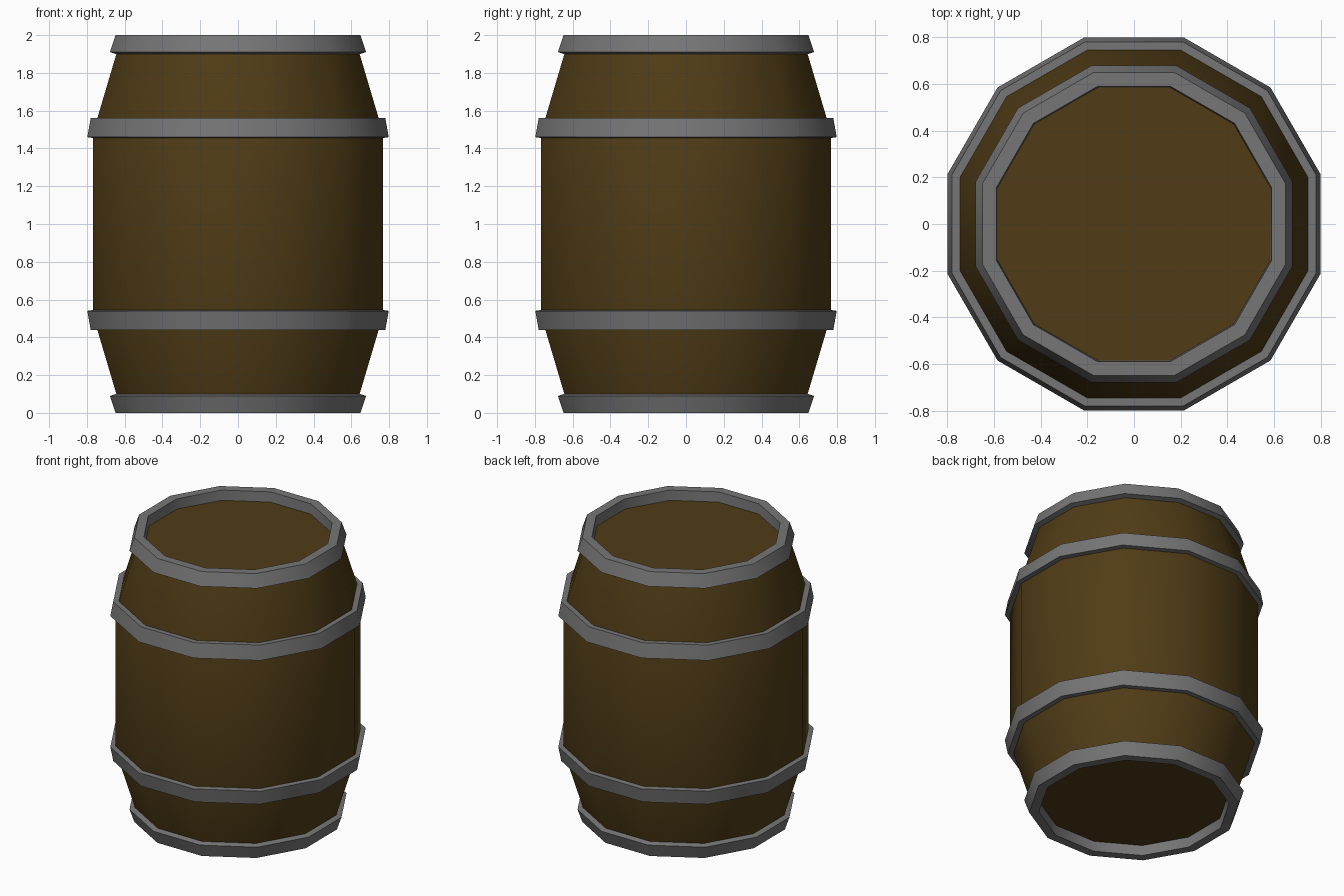
import bpy, bmesh, math

if "Cube" in bpy.data.objects:
    bpy.data.objects.remove(bpy.data.objects["Cube"])

SIDES = 12
FLAT = math.cos(math.pi / SIDES)  # profiles give the distance to the flat sides


def material(name, rgb):
    m = bpy.data.materials.new(name)
    m.diffuse_color = (*rgb, 1)
    m.use_nodes = True
    m.node_tree.nodes["Principled BSDF"].inputs["Base Color"].default_value = m.diffuse_color
    return m


def lathe(name, profile, mat, closed):
    """Spin (radius, z) points; closed makes a hoop, otherwise the ends are capped."""
    bm = bmesh.new()
    rings = []
    for r, z in profile:
        ring = []
        for i in range(SIDES):
            a = 2 * math.pi * (i + 0.5) / SIDES
            ring.append(bm.verts.new((r / FLAT * math.cos(a), r / FLAT * math.sin(a), z)))
        rings.append(ring)
    pairs = list(zip(rings, rings[1:]))
    if closed:
        pairs.append((rings[-1], rings[0]))
    else:
        bm.faces.new(rings[0])
        bm.faces.new(rings[-1])
    for a, b in pairs:
        for i in range(SIDES):
            j = (i + 1) % SIDES
            bm.faces.new((a[i], a[j], b[j], b[i]))
    bmesh.ops.recalc_face_normals(bm, faces=bm.faces)
    mesh = bpy.data.meshes.new(name)
    bm.to_mesh(mesh)
    bm.free()
    mesh.materials.append(mat)
    obj = bpy.data.objects.new(name, mesh)
    bpy.context.collection.objects.link(obj)
    bpy.ops.object.select_all(action='DESELECT')
    obj.select_set(True)
    bpy.context.view_layer.objects.active = obj
    bpy.ops.object.shade_smooth_by_angle(angle=math.radians(30))
    return obj


wood = material("wood", (0.08, 0.045, 0.008))
iron = material("iron", (0.18, 0.18, 0.18))

# Wooden body with both lids recessed inside the end hoops
lathe("barrel_body", [(0.59, 0.07), (0.635, 0.07), (0.767, 0.515),
                      (0.767, 1.485), (0.635, 1.93), (0.59, 1.93)], wood, False)

# Iron hoops, mirrored about the middle of the barrel
end_hoop = [(0.583, 1.92), (0.63, 1.895), (0.678, 1.91), (0.648, 2.0), (0.588, 2.0)]
belly_hoop = [(0.74, 1.455), (0.765, 1.455), (0.798, 1.46), (0.78, 1.56), (0.735, 1.56)]
for part, profile in (("end_hoop", end_hoop), ("belly_hoop", belly_hoop)):
    lathe("upper_" + part, profile, iron, True)
    lathe("lower_" + part, [(r, 2 - z) for r, z in profile], iron, True)
